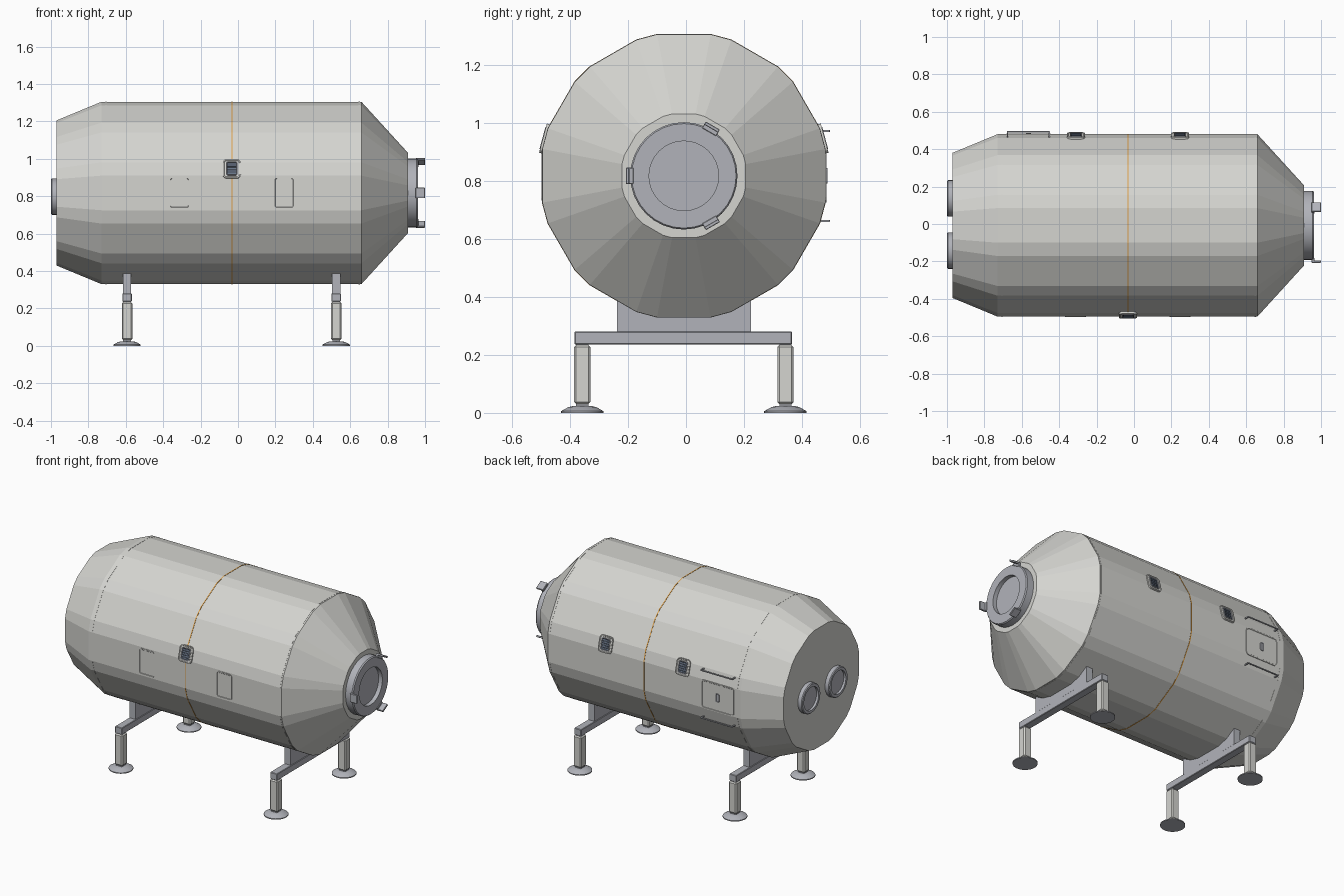
import bpy
import bmesh
from math import sin, cos, radians, pi, atan2
from mathutils import Matrix, Vector

if "Cube" in bpy.data.objects:
    bpy.data.objects.remove(bpy.data.objects["Cube"], do_unlink=True)

CY, CZ = -0.0075, 0.817      # hull axis
FLAT = 0.4875                # hull axis to a wide facet
NARROW = 0.4955              # hull axis to a narrow facet


def material(name, rgb):
    m = bpy.data.materials.new(name)
    m.use_nodes = True
    m.diffuse_color = (*rgb, 1)
    m.node_tree.nodes["Principled BSDF"].inputs["Base Color"].default_value = (*rgb, 1)
    return m


SHELL = material("warm white shell", (0.66, 0.66, 0.63))
METAL = material("cool grey metal", (0.44, 0.45, 0.49))
DARK = material("dark slate", (0.05, 0.06, 0.08))
SLAT = material("blue grey slat", (0.14, 0.18, 0.25))
ORANGE = material("orange seam", (0.72, 0.34, 0.06))


def finish(name, bm, mats, matrix=None, smooth=False):
    bmesh.ops.recalc_face_normals(bm, faces=bm.faces)
    mesh = bpy.data.meshes.new(name)
    bm.to_mesh(mesh)
    bm.free()
    for m in mats:
        mesh.materials.append(m)
    ob = bpy.data.objects.new(name, mesh)
    bpy.context.collection.objects.link(ob)
    if matrix:
        ob.matrix_world = matrix
    if smooth:
        bpy.ops.object.select_all(action="DESELECT")
        ob.select_set(True)
        bpy.context.view_layer.objects.active = ob
        bpy.ops.object.shade_smooth_by_angle(angle=radians(30))
    return ob


def lathe(name, profile, mat, angles=None, matrix=None, smooth=True):
    """Turn (position, radius) points about the x axis and cap both ends."""
    angles = angles or [2 * pi * i / 32 for i in range(32)]
    bm = bmesh.new()
    rings = [[bm.verts.new((x, r * cos(a), r * sin(a))) for a in angles]
             for x, r in profile]
    n = len(angles)
    for a, b in zip(rings, rings[1:]):
        for i in range(n):
            j = (i + 1) % n
            bm.faces.new((a[i], a[j], b[j], b[i]))
    bm.faces.new(rings[0])
    bm.faces.new(rings[-1])
    return finish(name, bm, [mat], matrix or Matrix.Translation((0, CY, CZ)), smooth)


def box(name, centre, size, mat, bevel=0.0, matrix=None):
    bm = bmesh.new()
    bmesh.ops.create_cube(bm, size=1)
    bmesh.ops.scale(bm, vec=size, verts=bm.verts)
    if bevel:
        bmesh.ops.bevel(bm, geom=bm.edges[:], offset=bevel, segments=1, affect="EDGES")
    place = Matrix.Translation(centre)
    return finish(name, bm, [mat], matrix @ place if matrix else place)


def on_hull(x, side, tilt, dist):
    """Frame on the hull: local x along it, y upward, z outward."""
    out = Vector((0, side * cos(tilt), sin(tilt)))
    up = Vector((0, -side * sin(tilt), cos(tilt)))
    m = Matrix((up.cross(out), up, out)).transposed().to_4x4()
    m.translation = Vector((x, CY, CZ)) + out * dist
    return m


def panel(name, matrix, w, h, depth, top, radius, rim, sink, mats):
    """Rounded plate with a raised rim round a sunken field."""
    bm = bmesh.new()
    bmesh.ops.create_cube(bm, size=1)
    bmesh.ops.scale(bm, vec=(w, h, depth), verts=bm.verts)
    bmesh.ops.translate(bm, vec=(0, 0, top - depth / 2), verts=bm.verts)
    corners = [e for e in bm.edges if abs(e.verts[0].co.z - e.verts[1].co.z) > depth / 2]
    bmesh.ops.bevel(bm, geom=corners, offset=radius, segments=3, profile=0.5, affect="EDGES")
    bm.normal_update()
    field = max(bm.faces, key=lambda f: f.calc_center_median().z)
    bmesh.ops.inset_region(bm, faces=[field], thickness=rim)
    bmesh.ops.inset_region(bm, faces=[field], thickness=0.002, depth=-sink)
    field.material_index = len(mats) - 1
    return finish(name, bm, mats, matrix)


# Hull: twelve wide facets with narrow chamfers between them
half = atan2(0.0925, FLAT)
facets = [radians(30 * k) + s * half for k in range(12) for s in (-1, 1)]
R = FLAT / cos(half)
lathe("hull", [(-0.97, 0.395), (-0.73, R), (0.66, R), (0.91, 0.217)], SHELL, facets, smooth=False)


def band(name, x, width, lift, mat):
    lathe(name, [(x - width / 2, R - 0.01), (x - width / 2, R + lift),
                 (x + width / 2, R + lift), (x + width / 2, R - 0.01)], mat, facets, smooth=False)


band("middle_seam", -0.033, 0.006, 0.0015, ORANGE)
band("rear_seam", -0.705, 0.006, 0.001, SHELL)
band("nose_seam", 0.648, 0.006, 0.001, SHELL)

# Docking ring with three guide petals
lathe("docking_ring", [(0.90, 0.185), (0.955, 0.185), (0.962, 0.18),
                       (0.962, 0.12), (0.935, 0.12)], METAL)
for i, deg in enumerate((60, 180, 300)):
    turn = Matrix.Translation((0, CY, CZ)) @ Matrix.Rotation(radians(deg), 4, "X")
    box(f"petal_{i + 1}", (0.975, 0.194, 0), (0.05, 0.012, 0.056), METAL, 0.002, turn)
    box(f"petal_foot_{i + 1}", (0.957, 0.184, 0), (0.016, 0.02, 0.056), METAL, 0.002, turn)

# Two service ports on the rear cap
for side, y in (("left", 0.1375), ("right", -0.1425)):
    lathe(f"rear_port_{side}", [(-0.96, 0.097), (-0.995, 0.097), (-1.0, 0.092),
                                (-1.0, 0.075), (-0.985, 0.075)], METAL,
          matrix=Matrix.Translation((0, y, 0.797)))

# Front access panels
for side, x in (("right", -0.313), ("left", 0.247)):
    panel(f"access_panel_{side}", on_hull(x, -1, 0, FLAT), 0.112, 0.17, 0.01,
          0.003, 0.016, 0.007, 0.002, [SHELL])

# Slatted vents on the narrow facets
for name, x, side in (("front", -0.033, -1), ("back_right", -0.31, 1), ("back_left", 0.247, 1)):
    frame = on_hull(x, side, radians(15), NARROW)
    panel(f"vent_{name}", frame, 0.096, 0.104, 0.03, 0.007, 0.02, 0.006, 0.002, [SHELL])
    panel(f"vent_grille_{name}", frame, 0.064, 0.078, 0.02, 0.009, 0.01, 0.004, 0.003,
          [METAL, DARK])
    for i in range(5):
        box(f"vent_slat_{name}_{i + 1}", (0, (i - 2) * 0.013, 0.007),
            (0.048, 0.006, 0.003), SLAT, matrix=frame)

# Back hatch with latch and two grab rails
hatch = on_hull(-0.565, 1, 0, FLAT)
panel("hatch", hatch, 0.235, 0.185, 0.01, 0.004, 0.02, 0.007, 0.002, [SHELL])
panel("hatch_latch", hatch, 0.026, 0.054, 0.008, 0.007, 0.008, 0.004, 0.002, [METAL])
for name, z in (("upper", 0.155), ("lower", -0.155)):
    box(f"grab_rail_{name}", (0, z, 0.0125), (0.23, 0.007, 0.007), METAL, 0.001, hatch)
    for i, x in enumerate((-0.1115, 0.1115)):
        box(f"rail_post_{name}_{i + 1}", (x, z, -0.005), (0.007, 0.007, 0.035), METAL,
            matrix=hatch)

# Two cradles, each a saddle plate, cross beam, legs and feet
for end, x in (("rear", -0.593), ("nose", 0.525)):
    box(f"saddle_{end}", (x, CY, 0.335), (0.044, 0.462, 0.12), METAL)
    box(f"cross_beam_{end}", (x, CY - 0.002, 0.258), (0.05, 0.75, 0.044), METAL, 0.003)
    for side, s in (("left", 1), ("right", -1)):
        y = CY + s * 0.35
        box(f"leg_{end}_{side}", (x, y, 0.132), (0.056, 0.056, 0.203), SHELL, 0.007)
        box(f"leg_joint_{end}_{side}", (x, y, 0.13), (0.042, 0.042, 0.23), METAL)
        upright = Matrix.Translation((x, y, 0)) @ Matrix.Rotation(-pi / 2, 4, "Y")
        lathe(f"foot_{end}_{side}", [(0, 0.073), (0.006, 0.073), (0.02, 0.048), (0.024, 0.03)],
              METAL, matrix=upright)
